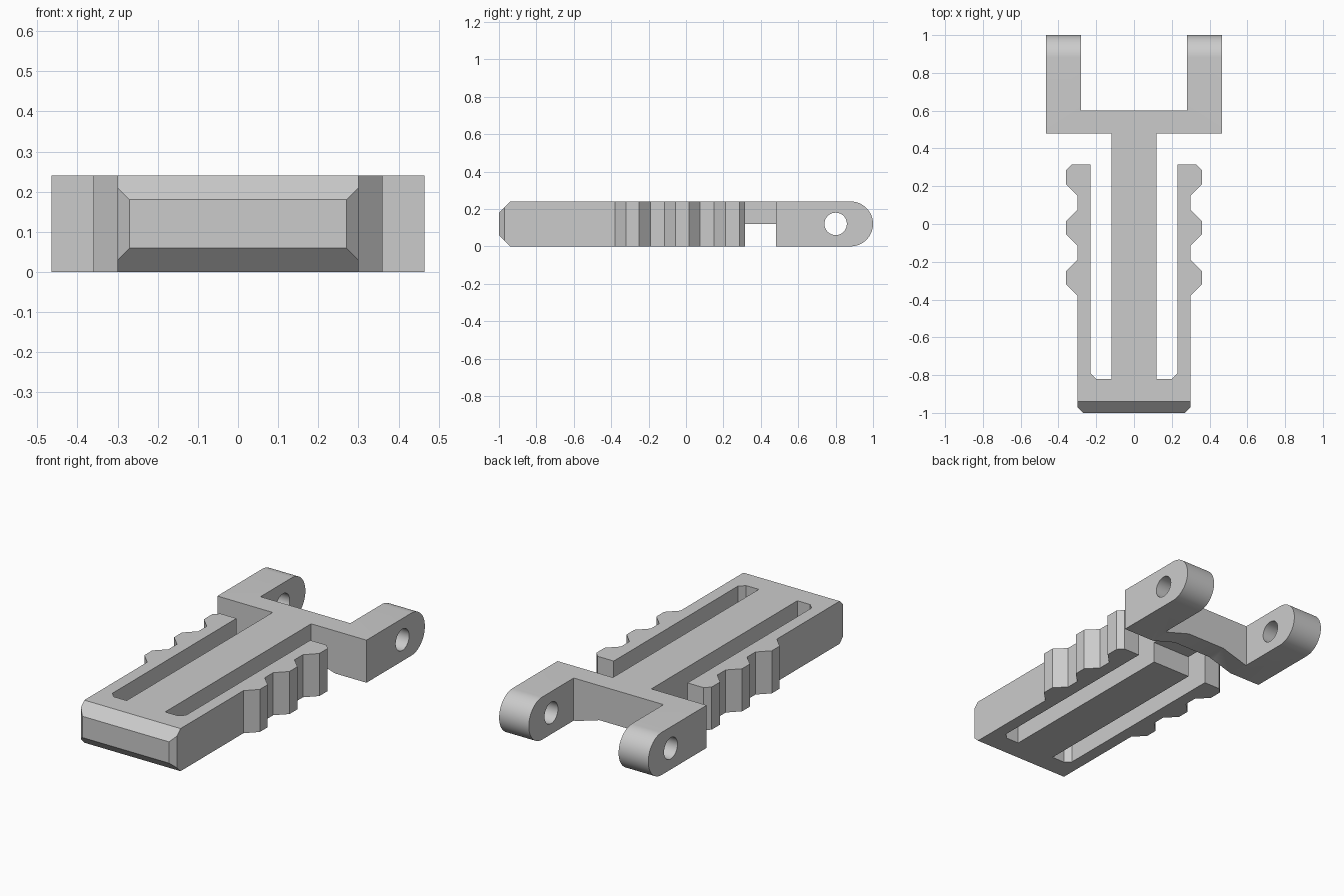
import bpy, bmesh, math
from mathutils import Vector

cube = bpy.data.objects.get("Cube")
if cube:
    bpy.data.objects.remove(cube, do_unlink=True)

grey = bpy.data.materials.new("light_grey")
grey.use_nodes = True
colour = (0.6, 0.6, 0.6, 1)
grey.diffuse_color = colour
grey.node_tree.nodes["Principled BSDF"].inputs["Base Color"].default_value = colour

H = 0.24  # thickness of the whole part


def prism(name, points, axis, low, high):
    """Extrude a 2D outline along an axis; the outline uses the other two axes in order."""
    def place(p, t):
        co = list(p)
        co.insert(axis, t)
        return Vector(co)
    bm = bmesh.new()
    face = bm.faces.new([bm.verts.new(place(p, low)) for p in points])
    ext = bmesh.ops.extrude_face_region(bm, geom=[face])
    shift = place((0, 0), high - low)
    bmesh.ops.translate(bm, verts=[v for v in ext["geom"] if isinstance(v, bmesh.types.BMVert)], vec=shift)
    bmesh.ops.recalc_face_normals(bm, faces=bm.faces)
    mesh = bpy.data.meshes.new(name)
    bm.to_mesh(mesh)
    bm.free()
    mesh.materials.append(grey)
    ob = bpy.data.objects.new(name, mesh)
    bpy.context.collection.objects.link(ob)
    return ob


def arc(y, z, r, start, end, n):
    angles = [math.radians(start + (end - start) * i / n) for i in range(n + 1)]
    return [(y + r * math.cos(a), z + r * math.sin(a)) for a in angles]


def carve(target, cutter, operation="DIFFERENCE"):
    mod = target.modifiers.new(cutter.name, "BOOLEAN")
    mod.operation, mod.solver, mod.object = operation, "EXACT", cutter
    bpy.context.view_layer.objects.active = target
    bpy.ops.object.modifier_apply(modifier=mod.name)
    bpy.data.objects.remove(cutter, do_unlink=True)


# Plan outline of the left half: front end, toothed spring arm, slot, stem and fork
half = [(0.26, -1.01), (0.3, -0.97)]
for y in (-0.38, -0.115):
    half += [(0.3, y), (0.36, y + 0.06), (0.36, y + 0.13), (0.3, y + 0.19)]
half += [(0.3, 0.15), (0.36, 0.21), (0.36, 0.285), (0.33, 0.315), (0.23, 0.315)]
half += [(0.23, -0.79), (0.2, -0.82), (0.12, -0.82)]
half += [(0.12, 0.48), (0.465, 0.48), (0.465, 1.05), (0.28, 1.05), (0.28, 0.6)]
outline = half + [(-x, y) for x, y in reversed(half)]
clip = prism("forked_spring_clip", outline, 2, -0.1, H + 0.1)

# Side silhouette: bevelled front end and rounded fork tips
side = [(-1, 0.18), (-1, 0.06), (-0.94, 0)] + arc(0.88, 0.12, 0.12, -90, 90, 32) + [(-0.94, H)]
carve(clip, prism("side_silhouette", side, 0, -0.6, 0.6), "INTERSECT")

# Pin holes through both fork arms
carve(clip, prism("pin_hole", arc(0.8, 0.12, 0.06, 0, 350, 35), 0, -0.6, 0.6))

# Half-depth relief under the stem, then the shallow recess under the crossbar
relief = [(-0.15, 0.31), (0.15, 0.31), (0.15, 0.48), (-0.15, 0.48)]
carve(clip, prism("stem_relief", relief, 2, -0.1, 0.12))
recess = [(-0.27, -0.1), (-0.27, 0), (-0.12, 0.045), (0.12, 0.045), (0.27, 0), (0.27, -0.1)]
carve(clip, prism("crossbar_recess", recess, 1, 0.47, 0.7))

bpy.ops.object.select_all(action="DESELECT")
clip.select_set(True)
bpy.context.view_layer.objects.active = clip
bpy.ops.object.shade_smooth_by_angle(angle=math.radians(25))
